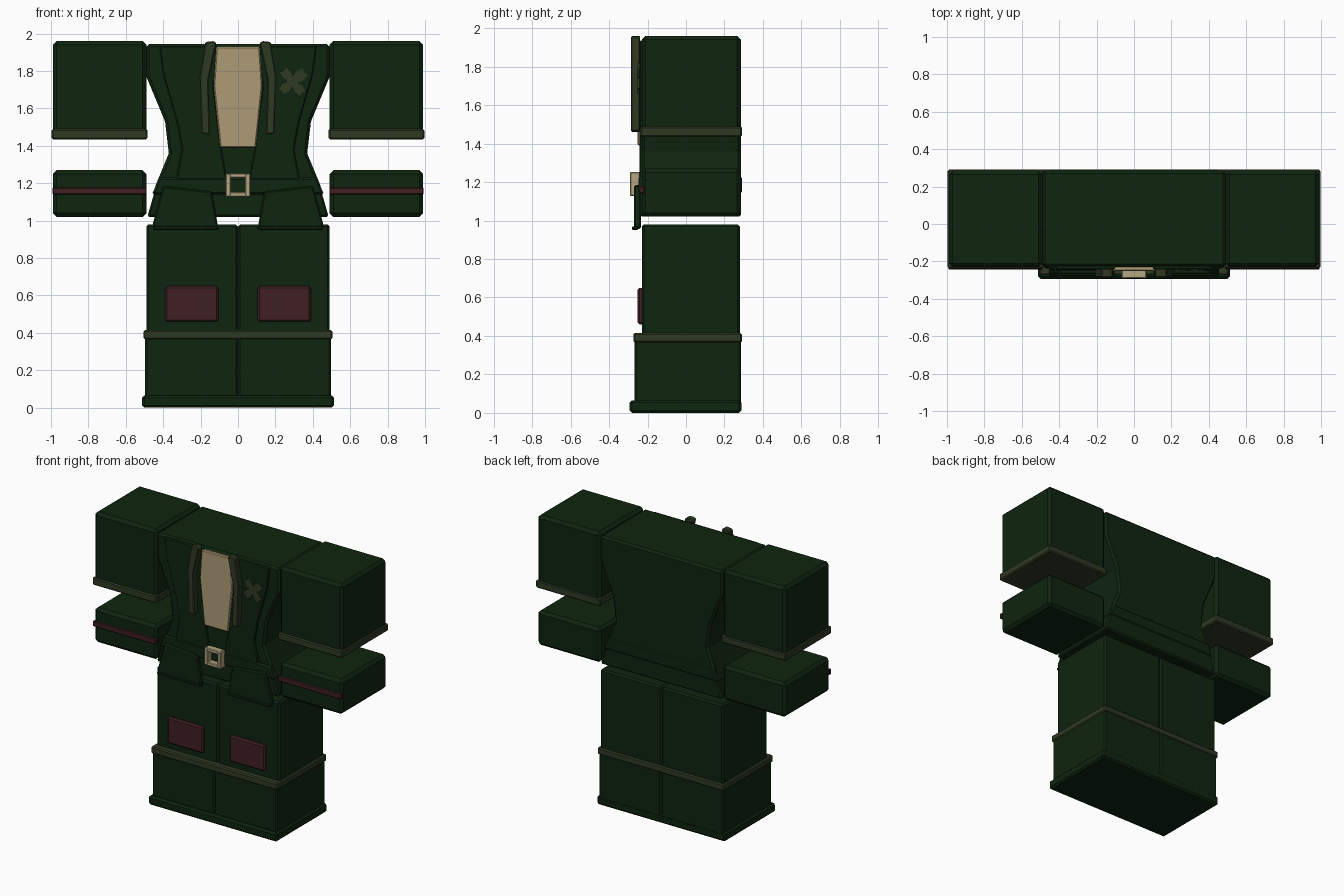
import bpy, bmesh, math

if "Cube" in bpy.data.objects:
    bpy.data.objects.remove(bpy.data.objects["Cube"])


def material(name, rgb):
    m = bpy.data.materials.new(name)
    m.diffuse_color = (*rgb, 1)
    m.use_nodes = True
    m.node_tree.nodes["Principled BSDF"].inputs["Base Color"].default_value = m.diffuse_color
    return m


GREEN = material("dark green cloth", (0.0045, 0.018, 0.0048))
OLIVE = material("olive trim", (0.028, 0.040, 0.016))
TAN = material("tan shirt", (0.42, 0.33, 0.18))
RED = material("dark red patch", (0.050, 0.014, 0.017))
BRASS = material("pale buckle", (0.47, 0.39, 0.23))


def prism(name, pts, y0, y1, mat, bevel=0.01):
    """Extrude an x-z outline from y0 to y1 and chamfer its edges."""
    bm = bmesh.new()
    face = bm.faces.new([bm.verts.new((x, y0, z)) for x, z in pts])
    ext = bmesh.ops.extrude_face_region(bm, geom=[face])
    for v in ext["geom"]:
        if isinstance(v, bmesh.types.BMVert):
            v.co.y = y1
    bmesh.ops.recalc_face_normals(bm, faces=bm.faces[:])
    mesh = bpy.data.meshes.new(name)
    bm.to_mesh(mesh)
    bm.free()
    mesh.materials.append(mat)
    ob = bpy.data.objects.new(name, mesh)
    bpy.context.collection.objects.link(ob)
    if bevel:
        mod = ob.modifiers.new("chamfer", "BEVEL")
        mod.width, mod.segments = bevel, 1
        mod.limit_method, mod.angle_limit = "ANGLE", math.radians(40)
    return ob


def box(name, x0, x1, y0, y1, z0, z1, mat, bevel=0.01):
    return prism(name, [(x0, z0), (x1, z0), (x1, z1), (x0, z1)], y0, y1, mat, bevel)


def symmetric(pts):
    return pts + [(-x, z) for x, z in reversed(pts)]


def mirrored(pts, s):
    return [(s * x, z) for x, z in pts]


# Waisted jacket body and flared skirt
prism("jacket_body", symmetric([(0.49, 1.945), (0.49, 1.77), (0.39, 1.53), (0.37, 1.36),
                                (0.44, 1.19), (0.44, 1.02)]), -0.23, 0.285, GREEN, 0.015)
prism("jacket_skirt", symmetric([(0.43, 1.21), (0.485, 1.02)]), -0.238, 0.285, GREEN)
prism("belt", symmetric([(0.42, 1.23), (0.46, 1.14)]), -0.248, 0.292, GREEN)
# Shirt front
prism("shirt", symmetric([(0.116, 1.93), (0.13, 1.72), (0.095, 1.39)]),
      -0.252, -0.22, TAN, 0.006)

for s, side in ((-1, "left"), (1, "right")):
    def sbox(name, x0, x1, *rest):
        return box(side + "_" + name, min(s * x0, s * x1), max(s * x0, s * x1), *rest)

    # Raised jacket front and lapel
    prism(side + "_jacket_front", mirrored([(0.10, 1.935), (0.42, 1.935), (0.40, 1.78),
          (0.325, 1.52), (0.30, 1.38), (0.33, 1.22), (0.06, 1.22), (0.09, 1.39),
          (0.13, 1.72)], s), -0.243, -0.22, GREEN, 0.006)
    prism(side + "_lapel", mirrored([(0.13, 1.96), (0.175, 1.955), (0.205, 1.77),
          (0.195, 1.465), (0.15, 1.46), (0.158, 1.75), (0.115, 1.95)], s),
          -0.286, -0.238, OLIVE, 0.006)

    # Skirt flap with hem
    prism(side + "_skirt_flap", mirrored([(0.14, 1.155), (0.40, 1.185), (0.455, 0.985),
          (0.45, 0.955), (0.11, 0.955), (0.11, 0.985)], s), -0.27, -0.235, GREEN, 0.008)
    sbox("flap_hem", 0.105, 0.452, -0.28, -0.25, 0.95, 0.97, GREEN, 0.005)

    # Upper sleeve, cuff, forearm and stripe
    sbox("upper_sleeve", 0.49, 0.99, -0.23, 0.285, 1.45, 1.96, GREEN, 0.02)
    sbox("sleeve_cuff", 0.483, 0.997, -0.238, 0.291, 1.435, 1.49, OLIVE, 0.008)
    sbox("forearm", 0.49, 0.99, -0.23, 0.285, 1.02, 1.27, GREEN, 0.02)
    sbox("forearm_stripe", 0.488, 0.992, -0.243, -0.215, 1.14, 1.178, RED, 0.005)

    # Trouser leg, boot, sole, band and knee patch
    sbox("trouser_leg", 0, 0.49, -0.23, 0.28, 0.02, 0.98, GREEN, 0.012)
    sbox("boot", 0, 0.497, -0.268, 0.286, 0.03, 0.39, GREEN, 0.01)
    sbox("knee_patch", 0.105, 0.39, -0.252, -0.22, 0.46, 0.65, RED, 0.01)

box("boot_sole", -0.512, 0.512, -0.293, 0.288, 0, 0.065, GREEN, 0.012)
box("boot_band", -0.505, 0.505, -0.274, 0.291, 0.365, 0.415, OLIVE, 0.008)

# Square belt buckle: four bars around an open centre
for s in (-1, 1):
    x, z = s * 0.052, 1.19 + s * 0.05
    box("buckle_side", x - 0.014, x + 0.014, -0.292, -0.24, 1.128, 1.252, BRASS, 0.005)
    box("buckle_bar", -0.06, 0.06, -0.29, -0.24, z - 0.013, z + 0.013, BRASS, 0.005)

# Four-petal chest emblem
for k in range(4):
    a = math.radians(40 + 90 * k)
    ca, sa = math.cos(a), math.sin(a)
    petal = [(-0.01, -0.012), (0.05, -0.03), (0.088, -0.022), (0.078, 0),
             (0.088, 0.022), (0.05, 0.03), (-0.01, 0.012)]
    prism("chest_petal", [(0.293 + u * ca - v * sa, 1.742 + u * sa + v * ca)
                          for u, v in petal], -0.251 - 0.0003 * k, -0.242, OLIVE, 0)
